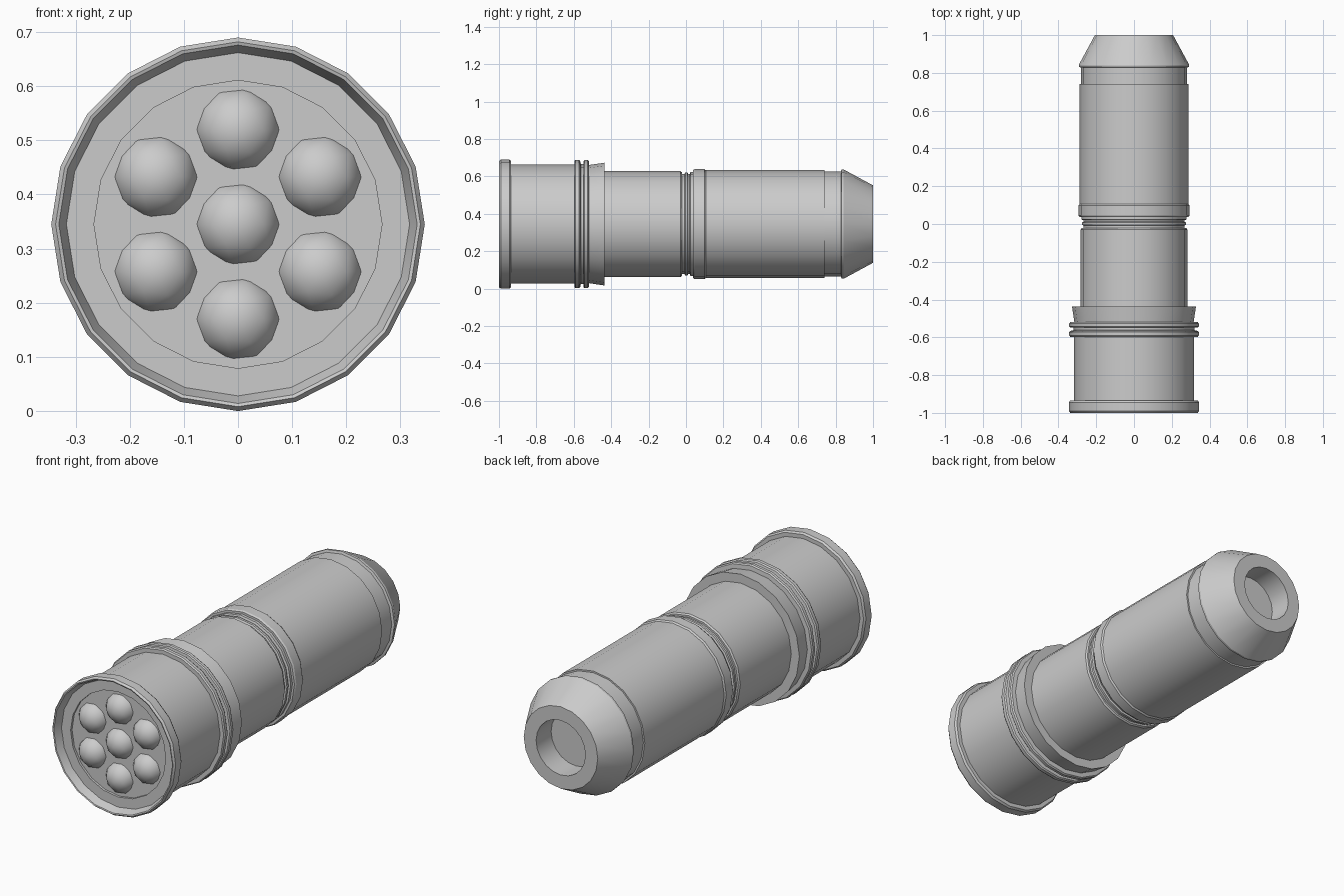
import bpy, bmesh, math

if "Cube" in bpy.data.objects:
    bpy.data.objects.remove(bpy.data.objects["Cube"])

CZ = 0.345      # height of the long axis
SIDES = 20


def smooth(ob):
    bpy.ops.object.select_all(action='DESELECT')
    ob.select_set(True)
    bpy.context.view_layer.objects.active = ob
    bpy.ops.object.shade_smooth_by_angle(angle=math.radians(28))


def lathe(name, profile):
    """Revolve (radius, y) points, listed front to back, around the y axis."""
    bm = bmesh.new()
    rings = []
    for r, y in profile:
        if r == 0:
            rings.append([bm.verts.new((0, y, 0))] * SIDES)
        else:
            rings.append([bm.verts.new((r * math.sin(2 * math.pi * i / SIDES), y,
                                        r * math.cos(2 * math.pi * i / SIDES)))
                          for i in range(SIDES)])
    for a, b in zip(rings, rings[1:]):
        for i in range(SIDES):
            j = (i + 1) % SIDES
            loop = list(dict.fromkeys((a[i], a[j], b[j], b[i])))
            bm.faces.new(loop)
    me = bpy.data.meshes.new(name)
    bm.to_mesh(me)
    bm.free()
    ob = bpy.data.objects.new(name, me)
    ob.location.z = CZ
    bpy.context.collection.objects.link(ob)
    smooth(ob)


# recessed plate that carries the lamps
lathe("lamp_plate", [(0, -0.945), (0.266, -0.945), (0.266, -0.957), (0.317, -0.957)])

# flashlight head with front rim
lathe("head", [(0.317, -0.957), (0.331, -0.998), (0.337, -1.0), (0.345, -0.99),
               (0.345, -0.945), (0.338, -0.935), (0.318, -0.935), (0.318, -0.597)])

# double collar rings and flared skirt behind the head
lathe("collar", [(0.318, -0.597), (0.338, -0.597), (0.343, -0.59), (0.343, -0.573),
                 (0.338, -0.566), (0.320, -0.562), (0.320, -0.549), (0.338, -0.547),
                 (0.343, -0.542), (0.343, -0.527), (0.338, -0.52), (0.316, -0.518),
                 (0.328, -0.437), (0.283, -0.437)])

# middle tube
lathe("middle_tube", [(0.283, -0.437), (0.283, -0.03), (0.277, -0.022), (0.268, -0.022)])

# ribbed neck between the tubes
lathe("neck", [(0.268, -0.022), (0.268, -0.008), (0.276, -0.004), (0.276, 0.008),
               (0.268, 0.012), (0.268, 0.02), (0.278, 0.024), (0.278, 0.038)])

# rear grip tube with its front band
lathe("grip", [(0.278, 0.038), (0.289, 0.038), (0.294, 0.046), (0.294, 0.098),
               (0.288, 0.106), (0.288, 0.74), (0.280, 0.74), (0.280, 0.828)])

# tapered tail cap with blind button hole
lathe("tail_cap", [(0.280, 0.828), (0.292, 0.832), (0.292, 0.843), (0.207, 1.0),
                   (0.138, 1.0), (0.138, 0.88), (0, 0.88)])

# lamps: one in the centre, six around it
spots = [(0, 0)] + [(0.175 * math.sin(math.radians(60 * k)),
                     0.175 * math.cos(math.radians(60 * k))) for k in range(6)]
for k, (x, z) in enumerate(spots):
    bpy.ops.mesh.primitive_ico_sphere_add(subdivisions=2, radius=0.081,
                                          location=(x, -0.918, CZ + z))
    lamp = bpy.context.object
    lamp.name = f"lamp_{k + 1}"
    bpy.ops.object.shade_smooth()
